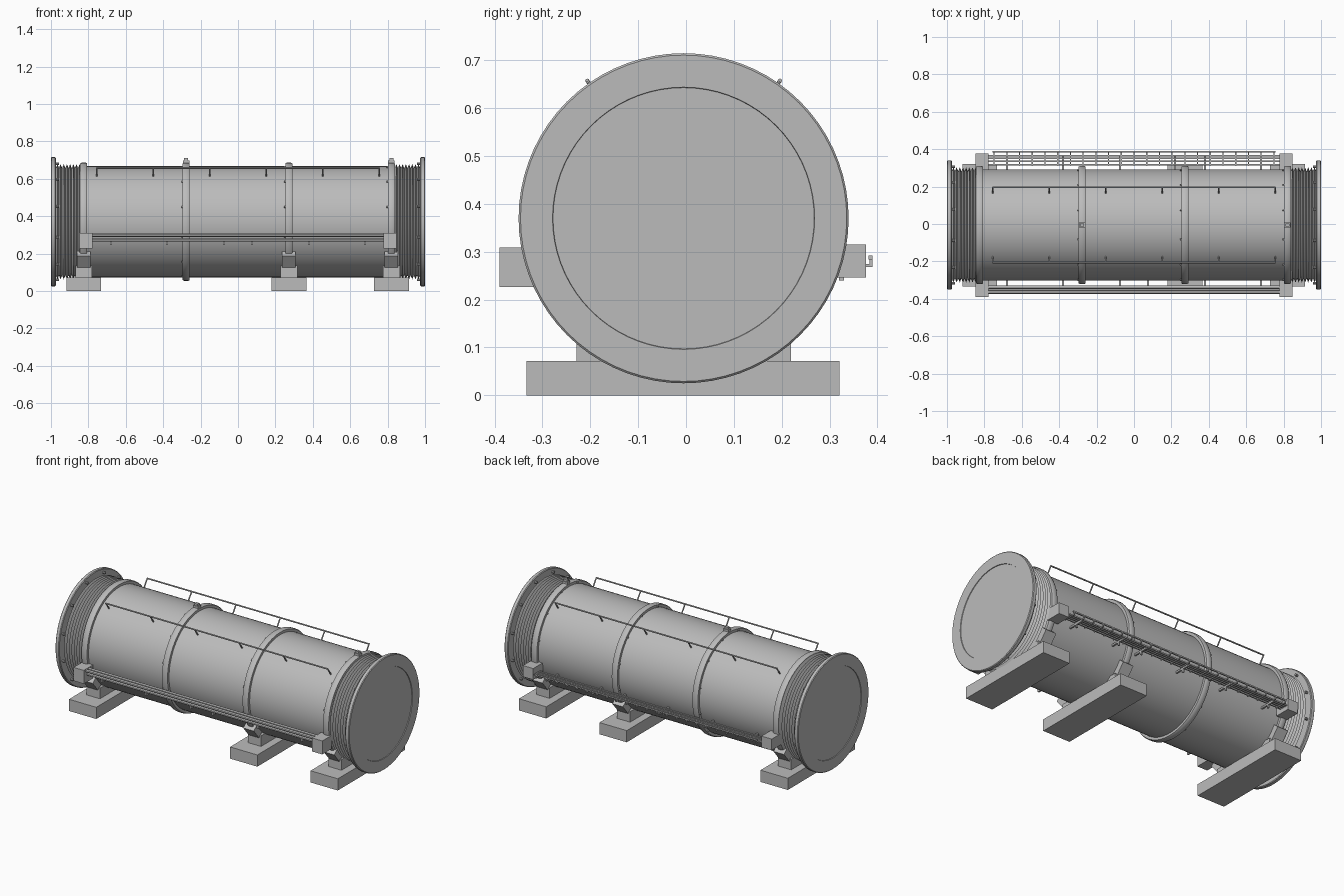
import bpy, bmesh, math
from mathutils import Matrix, Vector

cube = bpy.data.objects.get("Cube")
if cube:
    bpy.data.objects.remove(cube, do_unlink=True)

GREY = (0.5, 0.5, 0.5, 1)
mat = bpy.data.materials.new("plain grey")
mat.use_nodes = True
mat.diffuse_color = GREY
mat.node_tree.nodes["Principled BSDF"].inputs["Base Color"].default_value = GREY

CY, CZ = -0.005, 0.37      # vessel axis
R = 0.297                  # shell radius
SADDLES = (-0.825, 0.272, 0.82)
BANDS = (-0.825, -0.277, 0.272, 0.82)


def finish(name, bm, smooth=False):
    bmesh.ops.recalc_face_normals(bm, faces=bm.faces)
    me = bpy.data.meshes.new(name)
    bm.to_mesh(me)
    bm.free()
    me.materials.append(mat)
    ob = bpy.data.objects.new(name, me)
    bpy.context.scene.collection.objects.link(ob)
    if smooth:
        bpy.ops.object.select_all(action='DESELECT')
        ob.select_set(True)
        bpy.context.view_layer.objects.active = ob
        bpy.ops.object.shade_smooth_by_angle(angle=math.radians(30))
    return ob


def lathe(name, profile, closed=False, segs=72):
    """Revolve (x, radius) points about the vessel axis."""
    bm = bmesh.new()
    vs = [bm.verts.new((x, CY, CZ + r)) for x, r in profile]
    es = [bm.edges.new(p) for p in zip(vs, vs[1:] + vs[:1] if closed else vs[1:])]
    bmesh.ops.spin(bm, geom=vs + es, cent=(0, CY, CZ), axis=(1, 0, 0),
                   angle=2 * math.pi, steps=segs)
    bmesh.ops.remove_doubles(bm, verts=bm.verts, dist=1e-5)
    return finish(name, bm, True)


def add_box(bm, x, y, z, rot=0.0):
    """Box from (min, max) ranges, tilted about its own x axis."""
    c = Vector([(a + b) / 2 for a, b in (x, y, z)])
    s = [b - a for a, b in (x, y, z)]
    m = Matrix.Translation(c) @ Matrix.Rotation(rot, 4, 'X') @ Matrix.Diagonal((*s, 1))
    bmesh.ops.create_cube(bm, size=1, matrix=m)


def add_rod(bm, p, q, r, segs=8):
    p, q = Vector(p), Vector(q)
    d = q - p
    m = Matrix.Translation((p + q) / 2) @ d.to_track_quat('Z', 'Y').to_matrix().to_4x4()
    bmesh.ops.create_cone(bm, cap_ends=True, segments=segs, radius1=r, radius2=r,
                          depth=d.length, matrix=m)


def polar(x, angle, r):
    return (x, CY + r * math.cos(angle), CZ + r * math.sin(angle))


# Main shell
lathe("shell", [(-0.84, 0), (-0.84, R), (0.84, R), (0.84, 0)])

# Stiffening bands, each with a raised middle
for i, x in enumerate(BANDS):
    lathe(f"band_{i + 1}", [(x - 0.019, 0.285), (x - 0.019, 0.312), (x - 0.011, 0.316),
                            (x + 0.011, 0.316), (x + 0.019, 0.312), (x + 0.019, 0.285)], True)

# Bellows and end flanges
for side, s in (("right", -1), ("left", 1)):
    folds = [(s * (0.838 + 0.0085 * k), 0.308 if k % 2 else 0.287) for k in range(17)]
    lathe(f"bellows_{side}", folds)
    lathe(f"end_flange_{side}", [(s * x, r) for x, r in (
        (0.974, 0), (0.974, 0.341), (0.978, 0.345), (0.996, 0.345), (1.0, 0.341),
        (1.0, 0.274), (0.996, 0.273), (0.996, 0))])

# Bolts behind the flanges and beside the bands
bm = bmesh.new()
for k in range(12):
    a = math.radians(15 + 30 * k)
    for s in (-1, 1):
        add_rod(bm, polar(s * 0.957, a, 0.322), polar(s * 0.976, a, 0.322), 0.007)
    for x in BANDS[1:]:
        add_rod(bm, polar(x - 0.026, a, 0.304), polar(x - 0.015, a, 0.304), 0.005)
finish("bolts", bm)

# Lifting lugs on top
for i, x in enumerate((BANDS[1], BANDS[3])):
    bm = bmesh.new()
    add_box(bm, (x - 0.018, x + 0.018), (CY - 0.013, CY + 0.013), (0.675, 0.698))
    add_box(bm, (x - 0.011, x + 0.011), (CY - 0.009, CY + 0.009), (0.69, 0.71))
    finish(f"lifting_lug_{i + 1}", bm)

# Foundations: pad, pedestal and tilted saddle blocks
for i, x in enumerate(SADDLES):
    bm = bmesh.new()
    add_box(bm, (x - 0.093, x + 0.093), (-0.333, 0.321), (0, 0.072))
    finish(f"foundation_pad_{i + 1}", bm)
    bm = bmesh.new()
    add_box(bm, (x - 0.045, x + 0.045), (-0.229, 0.219), (0.072, 0.137))
    finish(f"pedestal_{i + 1}", bm)
    bm = bmesh.new()
    for a in (math.radians(-40), math.radians(-140)):
        _, y, z = polar(x, a, 0.312)
        add_box(bm, (x - 0.036, x + 0.036), (y - 0.022, y + 0.022), (z - 0.04, z + 0.04), a)
    finish(f"saddle_blocks_{i + 1}", bm)

# Handrails along both upper flanks
for side, deg in (("front", 125), ("back", 55)):
    a = math.radians(deg)
    bm = bmesh.new()
    add_rod(bm, polar(-0.757, a, 0.351), polar(0.757, a, 0.351), 0.0045)
    for k in range(6):
        x = -0.755 + 0.302 * k
        add_rod(bm, polar(x, a, 0.29), polar(x, a, 0.351), 0.004)
    finish(f"handrail_{side}", bm, True)

# End boxes that carry the pipes and the tray
for side, y, z in (("front", (-0.39, -0.30), (0.226, 0.309)),
                   ("back", (0.28, 0.376), (0.246, 0.315))):
    bm = bmesh.new()
    for s in (-1, 1):
        add_box(bm, (s * 0.812 - 0.035, s * 0.812 + 0.035), y, z)
    finish(f"end_boxes_{side}", bm)

# Front pipes with brackets
bm = bmesh.new()
for y, z, r in ((-0.364, 0.298, 0.009), (-0.338, 0.298, 0.009), (-0.352, 0.272, 0.008)):
    add_rod(bm, (-0.79, y, z), (0.79, y, z), r, 12)
finish("front_pipes", bm, True)
bm = bmesh.new()
for x in (-0.68, -0.38, -0.075, 0.075, 0.38, 0.68):
    add_box(bm, (x - 0.005, x + 0.005), (-0.356, -0.27), (0.247, 0.257))
    add_box(bm, (x - 0.005, x + 0.005), (-0.356, -0.346), (0.247, 0.275))
finish("pipe_brackets", bm)

# Back cable tray: long rails, rungs and upturned outer lip
bm = bmesh.new()
for y, z in ((0.318, 0.275), (0.336, 0.275), (0.352, 0.275), (0.366, 0.275),
             (0.386, 0.288)):
    x = 0.757 if y > 0.38 else 0.79
    add_box(bm, (-x, x), (y - 0.004, y + 0.004), (z - 0.004, z + 0.004))
for k in range(23):
    x = -0.748 + 0.068 * k
    add_box(bm, (x - 0.003, x + 0.003), (0.31, 0.39), (0.268, 0.274))
    add_box(bm, (x - 0.003, x + 0.003), (0.384, 0.39), (0.268, 0.29))
finish("cable_tray", bm)
bm = bmesh.new()
for x in (-0.68, -0.38, -0.075, 0.22, 0.38, 0.68):
    add_box(bm, (x - 0.005, x + 0.005), (0.26, 0.37), (0.258, 0.268))
    add_box(bm, (x - 0.005, x + 0.005), (0.32, 0.33), (0.24, 0.262))
finish("tray_brackets", bm)
